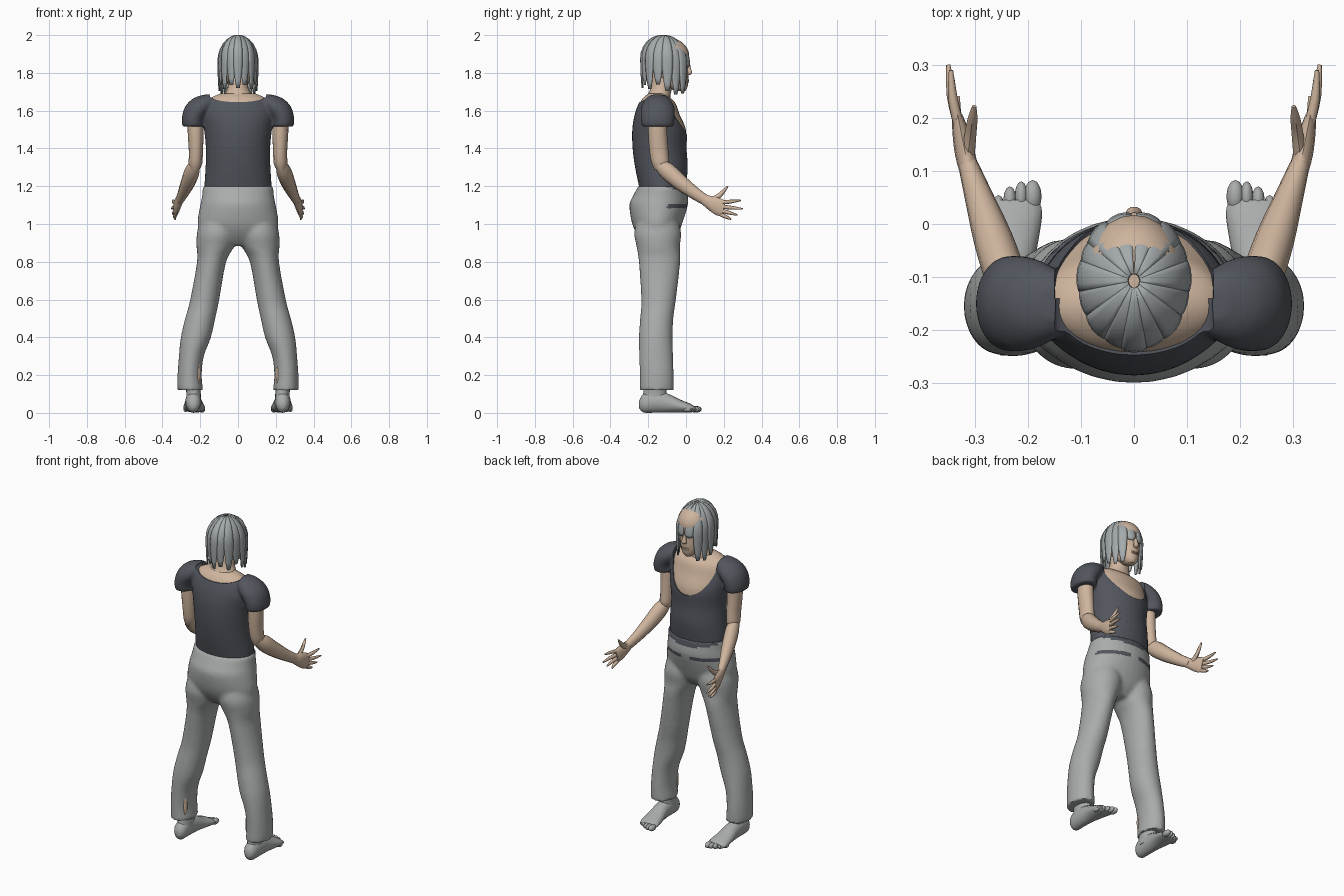
import bpy, bmesh, math
from mathutils import Vector

cube = bpy.data.objects.get("Cube")
if cube:
    bpy.data.objects.remove(cube, do_unlink=True)


def material(name, rgb):
    m = bpy.data.materials.new(name)
    m.use_nodes = True
    m.diffuse_color = (*rgb, 1)
    m.node_tree.nodes["Principled BSDF"].inputs["Base Color"].default_value = (*rgb, 1)
    return m


SKIN = material("skin", (0.62, 0.46, 0.34))
SHIRT = material("dark slate cloth", (0.085, 0.092, 0.11))
PANTS = material("grey cloth", (0.40, 0.41, 0.41))
HAIR = material("grey hair", (0.37, 0.40, 0.41))


def activate(ob):
    bpy.ops.object.select_all(action='DESELECT')
    ob.select_set(True)
    bpy.context.view_layer.objects.active = ob


def finish(name, bm, mat, angle=50):
    bmesh.ops.recalc_face_normals(bm, faces=bm.faces[:])
    me = bpy.data.meshes.new(name)
    bm.to_mesh(me)
    bm.free()
    me.materials.append(mat)
    ob = bpy.data.objects.new(name, me)
    bpy.context.collection.objects.link(ob)
    activate(ob)
    bpy.ops.object.shade_smooth_by_angle(angle=math.radians(angle))
    return ob


def apply(ob, kind, **props):
    activate(ob)
    mod = ob.modifiers.new(kind, kind)
    for k, v in props.items():
        setattr(mod, k, v)
    bpy.ops.object.modifier_apply(modifier=mod.name)


def catmull(rings, sub):
    out, n = [], len(rings)
    for i in range(n - 1):
        a, b, c, d = (rings[max(0, min(n - 1, k))] for k in (i - 1, i, i + 1, i + 2))
        for s in range(sub):
            t = s / sub
            out.append([0.5 * (2 * q + (r - p) * t + (2 * p - 5 * q + 4 * r - w) * t * t
                               + (3 * q - p - 3 * r + w) * t ** 3) for p, q, r, w in zip(a, b, c, d)])
    return out + [list(rings[-1])]


def loft(bm, rings, axis=(0, 0, 1), side=1, n=20, sub=3):
    """Skin elliptical rings (x, y, z, half width, half depth) lying across an axis."""
    d = Vector(axis).normalized()
    u = Vector((1, 0, 0)) if abs(d.z) > 0.99 else d.cross(Vector((0, 0, 1))).normalized()
    v = Vector((0, 1, 0)) if abs(d.z) > 0.99 else u.cross(d)
    loops = []
    for x, y, z, ru, rv in catmull(rings, sub):
        loop = []
        for k in range(n):
            a = 2 * math.pi * k / n
            p = Vector((x, y, z)) + u * ru * math.cos(a) + v * rv * math.sin(a)
            loop.append(bm.verts.new((p.x * side, p.y, p.z)))
        loops.append(loop)
    for lo, hi in zip(loops, loops[1:]):
        for k in range(n):
            bm.faces.new((lo[k], lo[(k + 1) % n], hi[(k + 1) % n], hi[k]))
    bm.faces.new(loops[0])
    bm.faces.new(loops[-1])


def ball(bm, c, r, side=1, seg=12):
    res = bmesh.ops.create_uvsphere(bm, u_segments=seg, v_segments=8, radius=1)
    for v in res['verts']:
        v.co = (side * (c[0] + v.co.x * r[0]), c[1] + v.co.y * r[1], c[2] + v.co.z * r[2])


SIDES = ((1, "left"), (-1, "right"))

# Trousers: pelvis and both legs fused into one cloth surface
bm = bmesh.new()
loft(bm, [(0, -.15, .885, .09, .06), (0, -.15, .93, .19, .1), (0, -.153, 1.0, .215, .132),
          (0, -.145, 1.1, .2, .155), (0, -.135, 1.15, .19, .145), (0, -.125, 1.2, .187, .128)], n=32)
LEG = [(.253, -.155, .12, .068, .09), (.256, -.155, .2, .064, .09), (.247, -.158, .3, .066, .09),
       (.223, -.16, .4, .08, .09), (.2, -.155, .5, .08, .088), (.176, -.145, .6, .077, .092),
       (.14, -.14, .8, .077, .11), (.12, -.147, .88, .1, .115), (.11, -.15, .95, .108, .125),
       (.1, -.15, 1.02, .1, .11)]
for s, _ in SIDES:
    loft(bm, LEG, side=s, n=24)
pants = finish("trousers", bm, PANTS)
apply(pants, 'REMESH', mode='VOXEL', voxel_size=.011)
apply(pants, 'SMOOTH', iterations=4)
pants.data.materials.append(SHIRT)
# Shirt cloth showing through at the front of the waist
for f in pants.data.polygons:
    c = f.center
    slit = 1.083 < c.z < 1.103 and c.y > -.1 and abs(c.x) > .03
    hem = c.y > -.1 and c.z > 1.195 - .3 * (c.y + .1)
    f.material_index = int(slit or hem)
activate(pants)
bpy.ops.object.shade_smooth_by_angle(angle=math.radians(50))

# Shirt: torso and puffed sleeves fused, then the neckline is cut
TORSO = [(0, -.125, 1.17, .17, .118), (0, -.125, 1.2, .178, .124), (0, -.13, 1.3, .172, .14),
         (0, -.14, 1.4, .17, .143), (0, -.14, 1.5, .18, .145), (0, -.15, 1.58, .19, .122),
         (0, -.15, 1.64, .175, .1), (0, -.155, 1.67, .145, .075), (0, -.155, 1.69, .1, .05)]
SLEEVE = [(.237, -.15, 1.515, .058, .083), (.236, -.15, 1.56, .062, .09), (.205, -.15, 1.62, .076, .088),
          (.17, -.15, 1.665, .068, .062), (.15, -.15, 1.685, .03, .03)]
bm = bmesh.new()
loft(bm, TORSO, n=32)
for s, _ in SIDES:
    loft(bm, SLEEVE, side=s, n=24)
shirt = finish("shirt", bm, SHIRT)
apply(shirt, 'REMESH', mode='VOXEL', voxel_size=.009)
apply(shirt, 'SMOOTH', iterations=4)
for y0, y1, rx, rz in ((-.14, .2, .15, .21), (-.4, -.13, .15, .035)):
    bm = bmesh.new()
    loft(bm, [(0, y0, 1.68, rx, rz), (0, y1, 1.68, rx, rz)], axis=(0, 1, 0), n=48, sub=1)
    cutter = finish("neckline_cutter", bm, SHIRT)
    cutter.hide_render = True
    apply(shirt, 'BOOLEAN', operation='DIFFERENCE', object=cutter, solver='EXACT')
    bpy.data.objects.remove(cutter, do_unlink=True)
activate(shirt)
bpy.ops.object.shade_smooth_by_angle(angle=math.radians(50))

# Chest and neck under the shirt
bm = bmesh.new()
loft(bm, [(x, y, z, a - .006, b - .006) for x, y, z, a, b in TORSO[3:]], n=32)
finish("chest", bm, SKIN)
bm = bmesh.new()
loft(bm, [(0, -.15, 1.62, .11, .085), (0, -.148, 1.67, .085, .065), (0, -.13, 1.72, .055, .056),
          (0, -.12, 1.8, .05, .055)])
finish("neck", bm, SKIN)

# Head with nose, lips and ears
bm = bmesh.new()
loft(bm, [(0, -.03, 1.703, .02, .025), (0, -.045, 1.725, .045, .053), (0, -.07, 1.77, .066, .083),
          (0, -.09, 1.83, .082, .1), (0, -.1, 1.9, .094, .117), (0, -.108, 1.95, .078, .1),
          (0, -.11, 1.978, .045, .06), (0, -.11, 1.988, .012, .015)], n=24)
finish("head", bm, SKIN)
bm = bmesh.new()
loft(bm, [(0, .01, 1.845, .008, .012), (0, .016, 1.82, .011, .012), (0, .02, 1.8, .016, .013),
          (0, .012, 1.788, .01, .008)], n=10)
for z in (1.752, 1.761):
    ball(bm, (0, .008, z), (.024, .009, .005))
for s, _ in SIDES:
    ball(bm, (.083, -.11, 1.82), (.01, .022, .034), s)
finish("face_features", bm, SKIN)


# Hair: separate curved locks fanned around the crown
def lock(bm, az, half, end, lift, side):
    rows = [(math.radians(t), None) for t in (6, 18, 32, 48, 64, 78, 90)]
    rows += [(math.pi / 2, k / 4) for k in range(1, 5)]
    grid = []
    for t, drop in rows:
        taper = 1 if drop is None else 1 - .65 * drop ** 2
        row = []
        for k in (-1, -.5, 0, .5, 1):
            a = math.radians(az + half * k * taper)
            r = math.sin(t) * (1 + lift + .03 * (1 - k * k) - .06 * (drop or 0) ** 2)
            x, y = .101 * r * math.sin(a), .125 * r * math.cos(a)
            z = 1.863 + .135 * math.cos(t) - .12 * y
            if drop:
                z += (end - z) * drop
            row.append(bm.verts.new((x * side, y - .107, z)))
        grid.append(row)
    for r0, r1 in zip(grid, grid[1:]):
        for k in range(4):
            f = (r0[k], r0[k + 1], r1[k + 1], r1[k])
            bm.faces.new(f if side < 0 else f[::-1])


LOCKS = [(17, 14, 1.83, 0), (43, 13, 1.69, .02), (64, 12, 1.685, 0), (86, 13, 1.705, .02),
         (110, 13, 1.74, 0), (134, 13, 1.715, .02), (159, 14, 1.735, 0)]
for s, word in SIDES:
    for i, (az, half, end, lift) in enumerate(LOCKS):
        bm = bmesh.new()
        lock(bm, az, half, end, lift, s)
        ob = finish(f"{word}_hair_lock_{i + 1}", bm, HAIR, 60)
        apply(ob, 'SOLIDIFY', thickness=.006, offset=0)
bm = bmesh.new()
lock(bm, 180, 13, 1.72, .03, 1)
apply(finish("back_hair_lock", bm, HAIR, 60), 'SOLIDIFY', thickness=.006, offset=0)

# Arms, hands, feet
TIPS = [(.345, .29, 1.125), (.35, .3, 1.08), (.342, .272, 1.048), (.332, .24, 1.025)]
for s, word in SIDES:
    bm = bmesh.new()
    loft(bm, [(.226, -.15, 1.58, .042, .05), (.224, -.15, 1.48, .042, .05), (.223, -.143, 1.38, .037, .05),
              (.225, -.135, 1.32, .036, .046), (.228, -.135, 1.285, .022, .03)], side=s, n=12)
    finish(f"{word}_upper_arm", bm, SKIN)
    bm = bmesh.new()
    loft(bm, [(.228, -.145, 1.315, .026, .03), (.242, -.1, 1.28, .038, .046), (.265, -.03, 1.22, .037, .042),
              (.292, .05, 1.16, .027, .033), (.312, .11, 1.122, .019, .028)],
         axis=(.08, .25, -.19), side=s, n=12)
    finish(f"{word}_forearm", bm, SKIN)
    bm = bmesh.new()
    loft(bm, [(.308, .09, 1.13, .018, .026), (.318, .13, 1.11, .019, .038), (.326, .17, 1.092, .016, .046),
              (.332, .2, 1.082, .011, .042)], axis=(.1, .9, -.2), side=s, n=12)
    for i, tip in enumerate(TIPS):
        a, b = Vector((.33, .185, 1.113 - .021 * i)), Vector(tip)
        m = (a + b) / 2 + Vector((.004, 0, 0))
        loft(bm, [(*a, .01, .011), (*m, .009, .01), (*b, .004, .004)], axis=b - a, side=s, n=8)
    loft(bm, [(.314, .12, 1.12, .013, .018), (.308, .17, 1.145, .011, .014), (.304, .2, 1.175, .009, .01),
              (.301, .222, 1.2, .004, .004)], axis=(-.1, .8, .6), side=s, n=8)
    finish(f"{word}_hand", bm, SKIN)
    # Bare foot with five toes
    bm = bmesh.new()
    loft(bm, [(.236, -.248, .045, .015, .02), (.236, -.225, .052, .036, .05), (.237, -.17, .058, .042, .057),
              (.236, -.1, .052, .044, .051), (.234, -.03, .036, .054, .034), (.231, .02, .026, .058, .024),
              (.23, .045, .02, .05, .014)], axis=(0, 1, 0), side=s, n=16)
    loft(bm, [(.235, -.165, .05, .042, .07), (.235, -.165, .1, .038, .062), (.24, -.16, .15, .04, .062)],
         side=s, n=16)
    for i in range(5):
        ball(bm, (.191 + .0215 * i, .052 - .0035 * i * i + .003 * i, .019),
             (.017 if i == 0 else .0125, .031 - .002 * i, .018 - .001 * i), s)
    finish(f"{word}_foot", bm, PANTS)
    # Sliver of calf showing in the hem slit
    bm = bmesh.new()
    ball(bm, (.209, -.208, .21), (.01, .014, .065), s)
    finish(f"{word}_calf_sliver", bm, SKIN)
